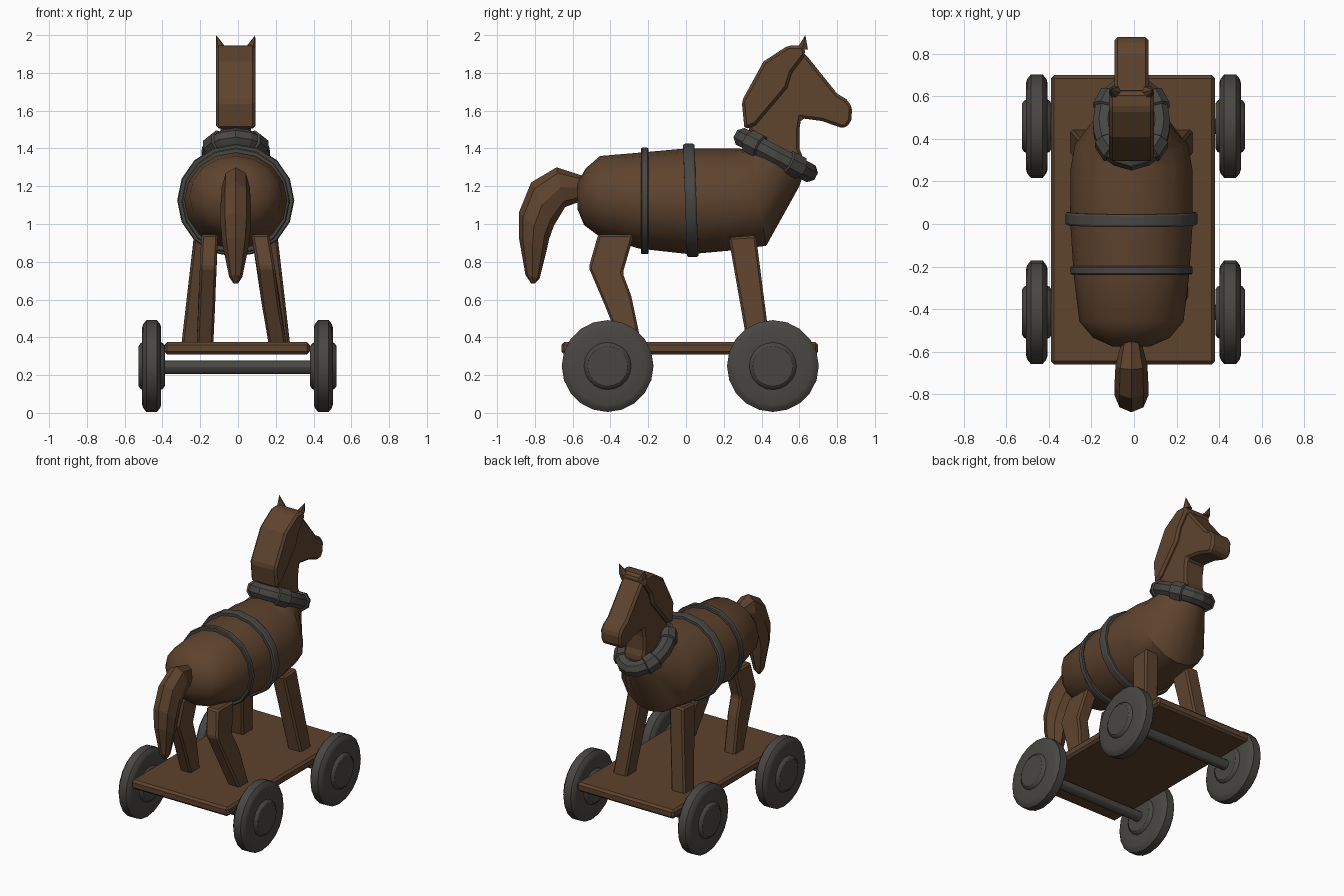
import bpy, bmesh, math
from mathutils import Vector

if "Cube" in bpy.data.objects:
    bpy.data.objects.remove(bpy.data.objects["Cube"])

CX = -0.012  # centre line of the animal


def material(name, rgb):
    m = bpy.data.materials.new(name)
    m.diffuse_color = (*rgb, 1)
    m.use_nodes = True
    m.node_tree.nodes["Principled BSDF"].inputs["Base Color"].default_value = m.diffuse_color
    return m


WOOD = material("brown wood", (0.112, 0.056, 0.027))
IRON = material("dark grey iron", (0.066, 0.062, 0.055))


def finish(name, bm, mat, smooth=None, bevel=0):
    bmesh.ops.recalc_face_normals(bm, faces=bm.faces[:])
    me = bpy.data.meshes.new(name)
    bm.to_mesh(me)
    bm.free()
    me.materials.append(mat)
    ob = bpy.data.objects.new(name, me)
    bpy.context.collection.objects.link(ob)
    if smooth:
        for p in me.polygons:
            p.use_smooth = True
        me.set_sharp_from_angle(angle=math.radians(smooth))
    if bevel:
        b = ob.modifiers.new("bevel", 'BEVEL')
        b.width, b.segments, b.limit_method = bevel, 1, 'ANGLE'
    return ob


def loft(name, rings, mat, closed=False, smooth=None, bevel=0):
    """Skin a list of point rings, capped or joined end to end."""
    bm = bmesh.new()
    vs = [[bm.verts.new(p) for p in r] for r in rings]
    n = len(vs[0])
    pairs = list(zip(vs, vs[1:])) + ([(vs[-1], vs[0])] if closed else [])
    for a, b in pairs:
        for i in range(n):
            j = (i + 1) % n
            bm.faces.new((a[i], a[j], b[j], b[i]))
    if not closed:
        bm.faces.new(vs[0])
        bm.faces.new(vs[-1])
    return finish(name, bm, mat, smooth, bevel)


def ring(ty, tz, by, bz, w, sides, cx=CX):
    """Ellipse given by its top and bottom points in yz and its half width."""
    top, bot = Vector((cx, ty, tz)), Vector((cx, by, bz))
    c, h = (top + bot) / 2, (top - bot) / 2
    return [c + h * math.sin(a) + Vector((w * math.cos(a), 0, 0))
            for a in (math.tau * (i + 0.5) / sides + math.pi / 2 - math.pi / sides
                      for i in range(sides))]


def prism(name, outline, cx, half, mat, bevel):
    return loft(name, [[(cx + s * half, y, z) for y, z in outline] for s in (-1, 1)],
                mat, bevel=bevel)


def lathe_x(name, profile, cx, y, z, sides, mat):
    rings = [[(cx + x, y + r * math.cos(math.tau * i / sides),
               z + r * math.sin(math.tau * i / sides)) for i in range(sides)]
             for x, r in profile]
    return loft(name, rings, mat, smooth=30)


# Rolling base
prism("deck", [(-0.66, 0.31), (0.70, 0.31), (0.70, 0.375), (-0.66, 0.375)],
      -0.005, 0.385, WOOD, 0.015)
half_wheel = [(0.07, 0.105), (0.06, 0.12), (0.05, 0.125), (0.05, 0.205), (0.045, 0.222), (0.028, 0.243)]
wheel = [(-x, r) for x, r in half_wheel] + [(x, r) for x, r in reversed(half_wheel)]
for end, y in (("rear", -0.415), ("front", 0.46)):
    lathe_x(end + "_axle", [(-0.45, 0.036), (0.45, 0.036)], 0, y, 0.242, 12, IRON)
    for side, x in (("left", -0.457), ("right", 0.452)):
        lathe_x(f"{end}_{side}_wheel", wheel, x, y, 0.248, 20, IRON)

# Barrel body running up into the neck
body = [(-0.575, 1.22, -0.575, 1.08, 0.09), (-0.53, 1.295, -0.54, 0.995, 0.18),
        (-0.455, 1.36, -0.46, 0.935, 0.245), (-0.22, 1.38, -0.25, 0.87, 0.272),
        (0.0, 1.40, 0.02, 0.84, 0.288), (0.27, 1.40, 0.24, 0.86, 0.287),
        (0.33, 1.395, 0.425, 0.885, 0.265), (0.34, 1.42, 0.60, 1.20, 0.165),
        (0.36, 1.45, 0.63, 1.29, 0.12)]
loft("body", [ring(*r, 16) for r in body], WOOD, smooth=40)

# Iron straps round the body
for name, ty, by, tz, bz, w, t in (("rear_strap", -0.218, -0.218, 1.405, 0.84, 0.287, 0.02),
                                   ("front_strap", 0.015, 0.035, 1.425, 0.825, 0.31, 0.03)):
    rings = [ring(ty + k * t, tz - d, by + k * t, bz + d, w - d, 16)
             for k, d in ((-1, 0.04), (-1, 0.006), (-0.7, 0), (0.7, 0), (1, 0.006), (1, 0.04))]
    loft(name, rings, IRON, smooth=30)

# Neck and head slab, with the wider mane over its back
head = [(0.34, 1.36), (0.33, 1.60), (0.43, 1.82), (0.54, 1.92), (0.62, 1.91), (0.64, 1.89),
        (0.80, 1.69), (0.85, 1.66), (0.88, 1.62), (0.875, 1.55), (0.85, 1.51), (0.82, 1.51),
        (0.72, 1.545), (0.61, 1.56), (0.60, 1.50), (0.60, 1.40), (0.62, 1.35), (0.60, 1.25)]
prism("head", head, CX, 0.08, WOOD, 0.015)
mane = [(0.31, 1.50), (0.295, 1.65), (0.41, 1.86), (0.54, 1.945), (0.62, 1.945),
        (0.635, 1.90), (0.56, 1.80), (0.535, 1.72), (0.37, 1.525)]
prism("mane", mane, CX, 0.105, WOOD, 0.015)

# Ears
for side, s in (("left", -1), ("right", 1)):
    x = CX + s * 0.075
    base = [(x + 0.03 * math.cos(a), 0.615 + 0.035 * math.sin(a), 1.925)
            for a in (math.tau * i / 6 for i in range(6))]
    tip = Vector((x + s * 0.028, 0.632, 2.0))
    loft(side + "_ear", [base, [tip + (Vector(p) - tip) * 0.03 for p in base]], WOOD)

# Collar: a tilted ring with raised cuffs
u = Vector((0, 0.34, -0.18)).normalized()
n = Vector((0, 0.18, 0.34)).normalized()
X = Vector((1, 0, 0))
stations = [(a, 0.054) for a in (0, 22, 90, 105, 155, 180, 205, 255, 270, 338)]
for a in (55, 130, 230, 305):
    stations += [(a - 13, 0.054), (a - 11, 0.066), (a + 11, 0.066), (a + 13, 0.054)]
rings = []
for deg, r in sorted(stations):
    a = math.radians(deg)
    c = Vector((CX, 0.475, 1.365)) + u * 0.192 * math.cos(a) + X * 0.132 * math.sin(a)
    out = (u * 0.132 * math.cos(a) + X * 0.192 * math.sin(a)).normalized()
    rings.append([c + r * (out * math.cos(t) + n * math.sin(t))
                  for t in (math.tau * (i + 0.5) / 8 for i in range(8))])
loft("collar", rings, IRON, closed=True)

# Legs: square section, each station is rear y, front y at the rear and front edges
front_leg = [((0.225, 0.93), (0.37, 0.94)), ((0.325, 0.36), (0.445, 0.36))]
rear_leg = [((-0.465, 0.945), (-0.275, 0.945)), ((-0.515, 0.77), (-0.335, 0.74)),
            ((-0.43, 0.57), (-0.29, 0.62)), ((-0.345, 0.36), (-0.235, 0.36))]
for name, side, x_top, x_foot, half in (
        ("front_left_leg", front_leg, CX - 0.165, CX - 0.233, 0.055),
        ("front_right_leg", front_leg, CX + 0.165, CX + 0.233, 0.055),
        ("rear_left_leg", rear_leg, -0.15, -0.175, 0.044),
        ("rear_right_leg", rear_leg, 0.118, 0.21, 0.047)):
    rings = []
    for (y0, z0), (y1, z1) in side:
        x = x_top + (x_foot - x_top) * (0.945 - (z0 + z1) / 2) / 0.585
        rings.append([(x - half, y0, z0), (x + half, y0, z0),
                      (x + half, y1, z1), (x - half, y1, z1)])
    loft(name, rings, WOOD, bevel=0.012)

# Tail
tail = [(-0.53, 1.25, -0.53, 1.13, 0.04), (-0.685, 1.30, -0.64, 1.09, 0.075),
        (-0.82, 1.22, -0.70, 0.99, 0.08), (-0.885, 1.06, -0.725, 0.92, 0.08),
        (-0.885, 0.93, -0.74, 0.85, 0.07), (-0.85, 0.73, -0.775, 0.71, 0.035),
        (-0.82, 0.685, -0.80, 0.685, 0.012)]
loft("tail", [ring(*r, 8) for r in tail], WOOD)
